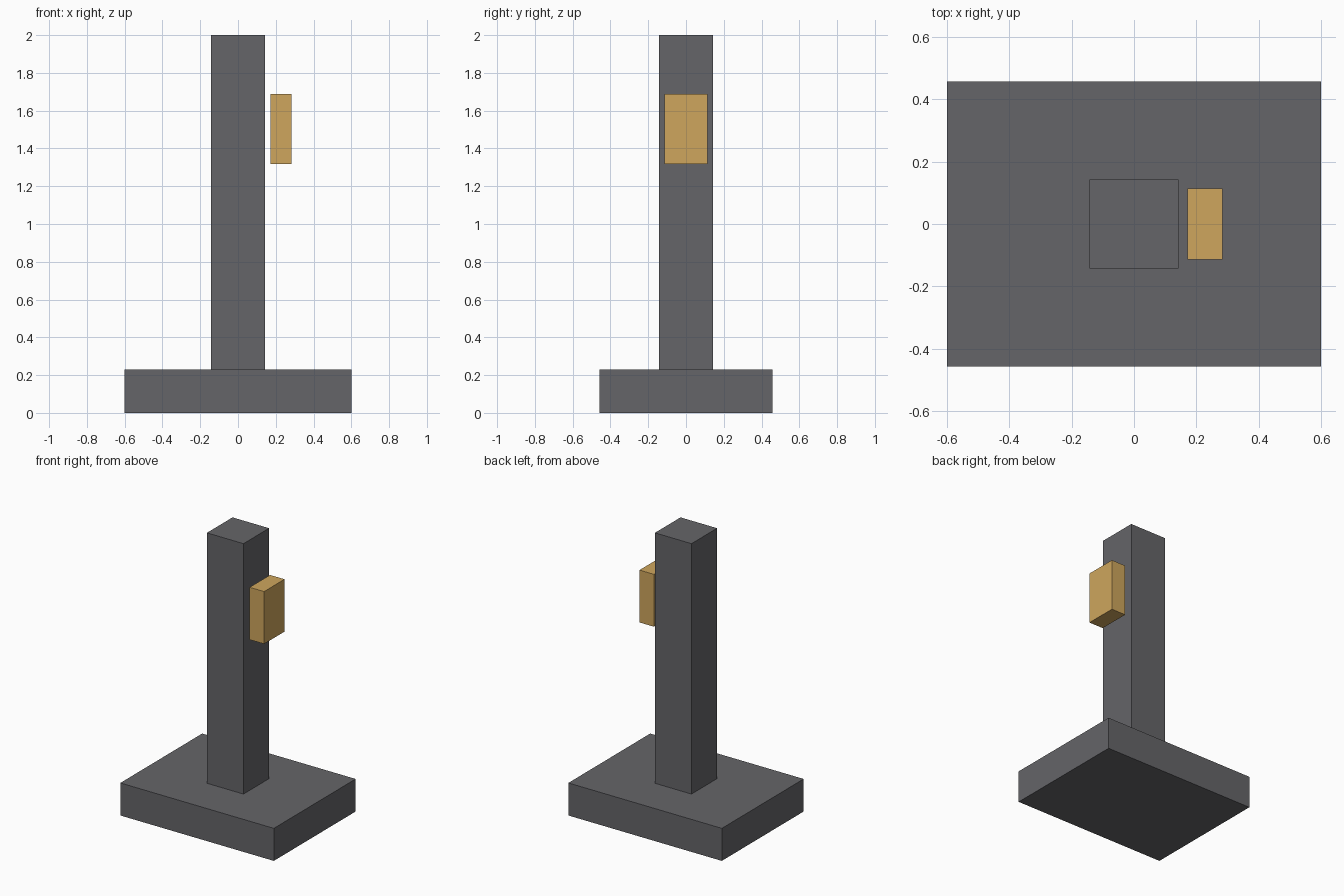
import bpy
from mathutils import Matrix, Vector
import bmesh

if "Cube" in bpy.data.objects:
    bpy.data.objects.remove(bpy.data.objects["Cube"])


def box(name, lo, hi, material=None):
    lo, hi = Vector(lo), Vector(hi)
    bm = bmesh.new()
    bmesh.ops.create_cube(bm, size=1, matrix=Matrix.Translation((lo + hi) / 2) @ Matrix.Diagonal((*(hi - lo), 1)))
    mesh = bpy.data.meshes.new(name)
    bm.to_mesh(mesh)
    bm.free()
    if material:
        mesh.materials.append(material)
    obj = bpy.data.objects.new(name, mesh)
    bpy.context.collection.objects.link(obj)
    return obj


def paint(name, color):
    mat = bpy.data.materials.new(name)
    mat.diffuse_color = color
    mat.use_nodes = True
    mat.node_tree.nodes["Principled BSDF"].inputs["Base Color"].default_value = mat.diffuse_color
    return mat


dark = paint("dark_grey", (0.13, 0.13, 0.14, 1))
amber = paint("amber", (0.62, 0.38, 0.11, 1))

# Heavy base slab and square post
box("base", (-0.6, -0.457, 0), (0.6, 0.457, 0.23), dark)
box("post", (-0.143, -0.143, 0.23), (0.143, 0.143, 2), dark)

# Small panel hovering just off the right face of the post
box("side_panel", (0.171, -0.114, 1.318), (0.284, 0.114, 1.688), amber)
